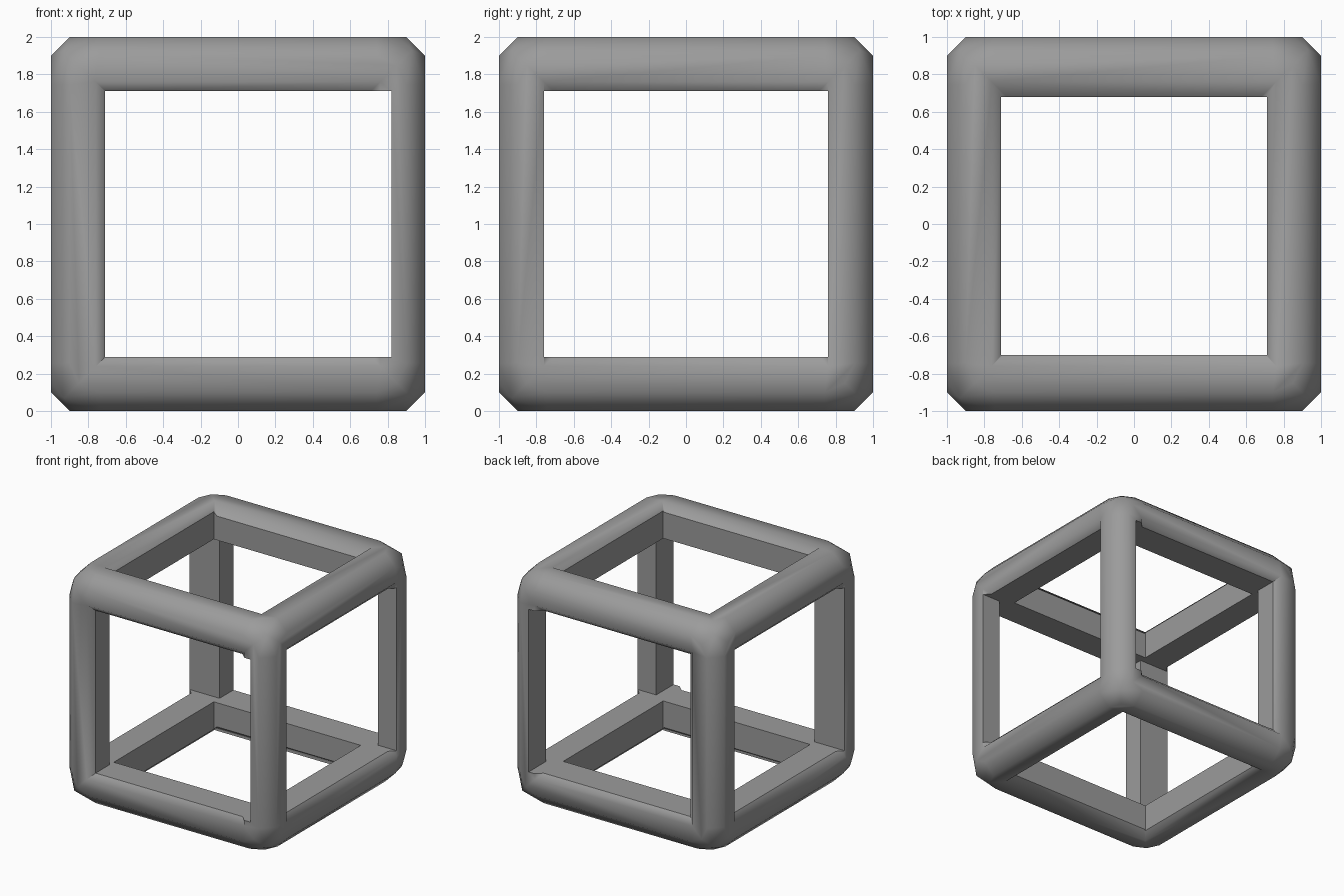
import bpy
import bmesh
from itertools import product
from mathutils import Vector

if "Cube" in bpy.data.objects:
    bpy.data.objects.remove(bpy.data.objects["Cube"], do_unlink=True)

grey = bpy.data.materials.new("plain grey")
grey.use_nodes = True
grey.diffuse_color = (0.33, 0.33, 0.33, 1)
grey.node_tree.nodes["Principled BSDF"].inputs["Base Color"].default_value = (0.33, 0.33, 0.33, 1)


def hull(name, points, smooth):
    """Convex solid around the points, with flat panels merged."""
    bm = bmesh.new()
    for p in points:
        bm.verts.new(Vector(p) + Vector((0, 0, 1)))
    bmesh.ops.convex_hull(bm, input=bm.verts[:])
    bmesh.ops.delete(bm, geom=[v for v in bm.verts if not v.link_faces], context='VERTS')
    bmesh.ops.dissolve_limit(bm, angle_limit=0.01, verts=bm.verts[:], edges=bm.edges[:])
    bmesh.ops.recalc_face_normals(bm, faces=bm.faces[:])
    for f in bm.faces:
        f.smooth = smooth
    mesh = bpy.data.meshes.new(name)
    bm.to_mesh(mesh)
    bm.free()
    mesh.materials.append(grey)
    obj = bpy.data.objects.new(name, mesh)
    bpy.context.collection.objects.link(obj)
    return obj


def turned(p, axis):
    """Cycle coordinates so that the third one lies along the axis."""
    return [p[(i - axis + 2) % 3] for i in range(3)]


# Outer block: chamfered edges and rounded corners
BAR_END, CHAMFER = 0.744, 0.9
outer = []
for sign in product((-1, 1), repeat=3):
    corner = [(0.93, 0.93, 0.93)]
    for axis in range(3):
        for p in ((1, CHAMFER, BAR_END), (CHAMFER, 1, BAR_END), (0.85, 0.85, 1)):
            corner.append(turned(p, axis))
    outer += [[s * c for s, c in zip(sign, p)] for p in corner]
frame = hull("cube_frame", outer, True)

# Sloped rims around each of the six openings
cutters = []
for axis in range(3):
    for side in (-1, 1):
        rim = [turned((a * w, b * w, side * d), axis)
               for w, d in ((0.61, 0.85), (0.81, 1.05))
               for a, b in product((-1, 1), repeat=2)]
        cutters.append(hull("rim_cutter", rim, True))

# Square holes through the three axes
FAR = (-1.2, 1.2)
for xs, ys, zs in ((FAR, (-0.76, 0.76), (-0.71, 0.71)),
                   ((-0.71, 0.82), FAR, (-0.71, 0.71)),
                   ((-0.71, 0.71), (-0.70, 0.68), FAR)):
    cutters.append(hull("hole_cutter", product(xs, ys, zs), False))

# Carve the block into a frame
bpy.context.view_layer.objects.active = frame
for cutter in cutters:
    cutter.hide_render = True
    mod = frame.modifiers.new("carve", 'BOOLEAN')
    mod.operation = 'DIFFERENCE'
    mod.solver = 'EXACT'
    mod.object = cutter
    bpy.ops.object.modifier_apply(modifier=mod.name)
    bpy.data.objects.remove(cutter, do_unlink=True)
